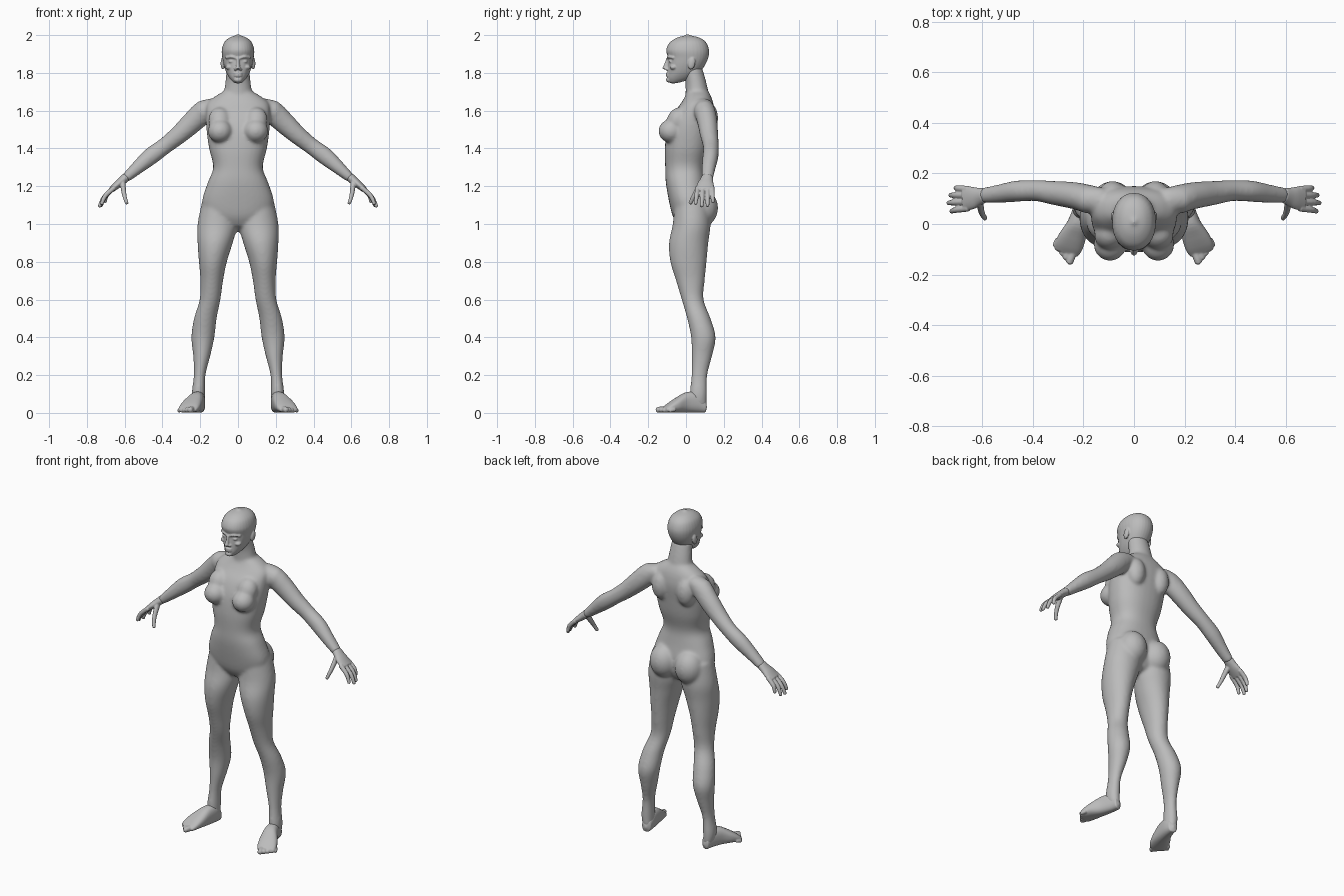
import bpy, bmesh, math
from mathutils import Vector, Matrix

cube = bpy.data.objects.get("Cube")
if cube:
    bpy.data.objects.remove(cube, do_unlink=True)

skin = bpy.data.materials.new("plain_grey")
skin.use_nodes = True
GREY = (0.5, 0.5, 0.5, 1)
skin.diffuse_color = GREY
skin.node_tree.nodes["Principled BSDF"].inputs["Base Color"].default_value = GREY

X, Y, Z = Vector((1, 0, 0)), Vector((0, 1, 0)), Vector((0, 0, 1))
SEGMENTS, STEPS = 32, 4


def smooth_rows(rows):
    """Catmull-Rom curve through all row values."""
    rows = [Vector(r) for r in rows]
    out = []
    for i in range(len(rows) - 1):
        a, b, c = rows[max(i - 1, 0)], rows[i], rows[i + 1]
        d = rows[min(i + 2, len(rows) - 1)]
        for k in range(STEPS):
            t = k / STEPS
            out.append(b + (c - a) * (t / 2) + (a * 2 - b * 5 + c * 4 - d) * (t * t / 2)
                       + (b * 3 - a - c * 3 + d) * (t ** 3 / 2))
    return out + [rows[-1]]


def loft(bm, rows, side=1, axis=Y, along=None, power=2.0):
    """Rows are x, y, z, cross radius, radius along axis."""
    rows = smooth_rows(rows)
    centres = [Vector(r[:3]) for r in rows]
    rings = []

    def vert(p):
        return bm.verts.new((p.x * side, p.y, p.z))

    def wave(w):
        return math.copysign(abs(w) ** (2 / power), w)

    for i, row in enumerate(rows):
        t = along or centres[min(i + 1, len(rows) - 1)] - centres[max(i - 1, 0)]
        t = t.normalized()
        v = (axis - t * t.dot(axis)).normalized()
        u = v.cross(t)
        angles = [math.tau * k / SEGMENTS for k in range(SEGMENTS)]
        rings.append([vert(centres[i] + u * row[3] * wave(math.cos(a))
                           + v * row[4] * wave(math.sin(a))) for a in angles])
    for lower, upper in zip(rings, rings[1:]):
        for k in range(SEGMENTS):
            n = (k + 1) % SEGMENTS
            bm.faces.new((lower[k], lower[n], upper[n], upper[k]))
    # Domed ends
    for ring, tip, inner in ((rings[0], 0, 1), (rings[-1], -1, -2)):
        out = (centres[tip] - centres[inner]).normalized()
        pole = vert(centres[tip] + out * min(rows[tip][3:]) * 0.5)
        for k in range(SEGMENTS):
            bm.faces.new((ring[k], ring[(k + 1) % SEGMENTS], pole))


def ball(bm, centre, size, side=1, tilt=0):
    """Ellipsoid, tilted about x."""
    place = Matrix.Translation((centre[0] * side, centre[1], centre[2]))
    shape = Matrix.Rotation(tilt, 4, "X") @ Matrix.Diagonal((*size, 1))
    bmesh.ops.create_uvsphere(bm, u_segments=24, v_segments=16, radius=1, matrix=place @ shape)


def finish(name, bm, voxel, rounds):
    """Fuse the overlapping volumes into one smooth surface."""
    bmesh.ops.recalc_face_normals(bm, faces=bm.faces)
    mesh = bpy.data.meshes.new(name)
    bm.to_mesh(mesh)
    bm.free()
    mesh.materials.append(skin)
    obj = bpy.data.objects.new(name, mesh)
    bpy.context.collection.objects.link(obj)
    fuse = obj.modifiers.new("fuse", "REMESH")
    fuse.mode = "VOXEL"
    fuse.voxel_size = voxel
    fuse.use_smooth_shade = True
    soften = obj.modifiers.new("soften", "SMOOTH")
    soften.factor = 0.5
    soften.iterations = rounds


def span(z, front, back, half):
    """Horizontal section from its front, back and half width."""
    return (0, (front + back) / 2, z, half, (back - front) / 2)


# Body: torso, neck, limbs
body = bmesh.new()
loft(body, [span(0.99, -.04, .09, .09), span(1.04, -.07, .115, .17),
            span(1.12, -.09, .12, .19), span(1.22, -.107, .105, .16),
            span(1.3, -.11, .1, .131), span(1.4, -.112, .125, .153),
            span(1.5, -.1, .14, .167), span(1.58, -.07, .15, .17),
            span(1.635, -.03, .145, .165), span(1.67, -.008, .135, .13),
            span(1.7, .005, .12, .08)], along=Z, power=2.3)
loft(body, [(0, .062, 1.62, .085, .065), (0, .058, 1.7, .074, .06),
            (0, .05, 1.76, .066, .055), (0, .03, 1.83, .06, .055)], along=Z)

LEG = [(.105, .03, 1.12, .085, .09), (.109, .03, 1, .105, .1),
       (.121, .014, .9, .093, .104), (.133, .013, .8, .074, .096),
       (.139, .023, .7, .06, .076), (.148, .035, .6, .055, .058),
       (.173, .068, .5, .06, .062), (.186, .092, .4, .061, .065),
       (.192, .084, .3, .045, .054), (.203, .071, .2, .031, .042),
       (.21, .066, .1, .035, .046), (.206, .07, .04, .03, .04)]
ARM = [(.12, .09, 1.63, .04, .05), (.18, .1, 1.595, .06, .055),
       (.24, .113, 1.54, .058, .053), (.31, .122, 1.475, .05, .048),
       (.385, .132, 1.415, .044, .042), (.46, .13, 1.36, .046, .042),
       (.53, .12, 1.3, .036, .037), (.595, .113, 1.243, .025, .031)]
for s in (1, -1):
    loft(body, LEG, s, along=-Z)
    loft(body, ARM, s)
    # Chest, seat, shoulder blade, shoulder
    ball(body, (.095, -.08, 1.492), (.065, .066, .062), s)
    ball(body, (.097, -.045, 1.55), (.06, .055, .07), s, -.4)
    ball(body, (.085, .085, 1.085), (.084, .085, .1), s)
    ball(body, (.085, .118, 1.56), (.055, .052, .085), s)
    ball(body, (.185, .098, 1.595), (.055, .056, .06), s)
finish("body", body, .008, 12)

# Head: skull, nose, lips, chin, brows, eyes, ears
head = bmesh.new()
loft(head, [span(1.75, -.09, -.03, .025), span(1.77, -.1, .03, .043),
            span(1.8, -.098, .07, .061), span(1.84, -.096, .1, .075),
            span(1.88, -.095, .118, .083), span(1.92, -.105, .122, .086),
            span(1.96, -.087, .107, .074), span(1.985, -.05, .075, .048),
            span(1.997, -.01, .03, .018)], along=Z, power=2.15)
loft(head, [(0, -.094, 1.88, .008, .01), (0, -.102, 1.85, .008, .012),
            (0, -.112, 1.823, .014, .014)], along=-Z)
ball(head, (0, -.091, 1.763), (.022, .015, .014))
for z in (1.786, 1.797):
    ball(head, (0, -.095, z), (.024, .013, .006))
for s in (1, -1):
    loft(head, [(.01, -.093, 1.878, .007, .008), (.035, -.088, 1.885, .007, .01),
                (.062, -.064, 1.88, .007, .009)], s)
    ball(head, (.034, -.081, 1.86), (.016, .011, .007), s)
    ball(head, (.045, -.066, 1.83), (.022, .02, .014), s)
    ball(head, (.013, -.101, 1.819), (.009, .01, .007), s)
    ball(head, (.081, .03, 1.85), (.011, .019, .033), s, -.2)
finish("head", head, .004, 4)

PALM = [(.592, .113, 1.248, .024, .03), (.615, .108, 1.228, .022, .036),
        (.64, .103, 1.207, .02, .045), (.672, .1, 1.18, .015, .048)]
THUMB = [(.61, .09, 1.22, .014, .018), (.606, .062, 1.18, .013, .015),
         (.6, .04, 1.145, .011, .012), (.588, .022, 1.108, .009, .01)]
FINGERS = [(.062, .05, .722, 1.105), (.088, .083, .734, 1.092),
           (.114, .114, .726, 1.094), (.138, .143, .705, 1.115)]
FOOT = [(.2, .1, .036, .026, .035), (.206, .06, .055, .034, .054),
        (.222, 0, .055, .042, .054), (.243, -.05, .041, .053, .04),
        (.259, -.09, .027, .055, .026), (.268, -.115, .016, .048, .015)]
AIM = Vector((.29, -.95, 0))
for s, label in ((1, "left"), (-1, "right")):
    # Hand with thumb and four bent fingers
    hand = bmesh.new()
    loft(hand, PALM, s)
    loft(hand, THUMB, s)
    for base, tip, x, z in FINGERS:
        loft(hand, [(.655, base, 1.193, .013, .013),
                    ((.672 + x) / 2 + .006, (base + tip) / 2, (1.18 + z) / 2 + .006, .012, .012),
                    (x, tip, z, .009, .009)], s)
    finish(label + "_hand", hand, .0035, 3)
    # Foot with five toes
    foot = bmesh.new()
    loft(foot, FOOT, s, Z, AIM, 2.4)
    for i in range(5):
        f = i / 4
        r = .016 - .005 * f
        root = Vector((.24, -.105, .02)).lerp(Vector((.3, -.06, .018)), f)
        tip = Vector((.256, -.155, r)).lerp(Vector((.314, -.088, r)), f)
        loft(foot, [(*root, r, r), (*root.lerp(tip, .6), r, r), (*tip, r * .85, r * .85)], s, Z)
    finish(label + "_foot", foot, .004, 4)
